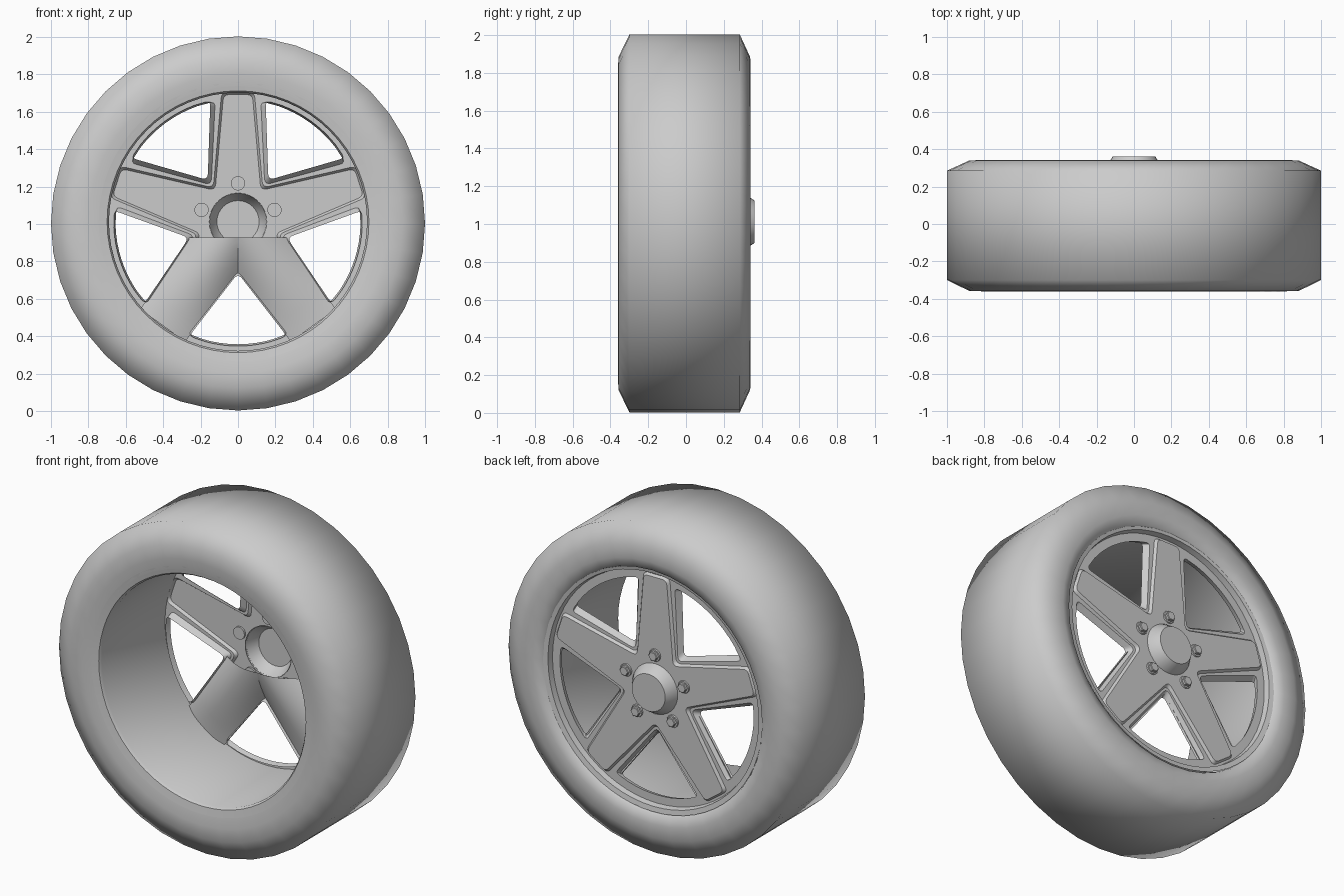
import bpy, bmesh
from math import sin, cos, pi, sqrt, atan2, radians
from mathutils import Vector

cube = bpy.data.objects.get("Cube")
if cube:
    bpy.data.objects.remove(cube)

HUB_Z = 1.012
HALF = radians(36)

grey = bpy.data.materials.new("plain_grey")
grey.use_nodes = True
grey.diffuse_color = (0.6, 0.6, 0.6, 1)
grey.node_tree.nodes["Principled BSDF"].inputs["Base Color"].default_value = (0.6, 0.6, 0.6, 1)


def finish(name, bm, z=HUB_Z, angle=35):
    mesh = bpy.data.meshes.new(name)
    bm.to_mesh(mesh)
    bm.free()
    mesh.materials.append(grey)
    ob = bpy.data.objects.new(name, mesh)
    ob.location.z = z
    bpy.context.collection.objects.link(ob)
    bpy.ops.object.select_all(action='DESELECT')
    ob.select_set(True)
    bpy.context.view_layer.objects.active = ob
    bpy.ops.object.shade_smooth_by_angle(angle=radians(angle))
    return ob


def lathe(name, profile, steps, z=HUB_Z, angle=35):
    """Turn (radius, y) points around the wheel axis."""
    bm = bmesh.new()
    vs = [bm.verts.new((r, y, 0)) for r, y in profile]
    edges = [bm.edges.new(p) for p in zip(vs, vs[1:])]
    bmesh.ops.spin(bm, geom=vs + edges, cent=(0, 0, 0), axis=(0, 1, 0),
                   angle=2 * pi, steps=steps)
    bmesh.ops.remove_doubles(bm, verts=bm.verts, dist=1e-4)
    bmesh.ops.recalc_face_normals(bm, faces=bm.faces)
    return finish(name, bm, z, angle)


def rounded(corners, steps=4):
    """Round each (point, radius) corner of a closed outline."""
    out = []
    n = len(corners)
    for i, (p, rad) in enumerate(corners):
        if rad == 0:
            out.append(p)
            continue
        a = p + (corners[i - 1][0] - p).normalized() * rad
        b = p + (corners[(i + 1) % n][0] - p).normalized() * rad
        for k in range(steps + 1):
            t = k / steps
            out.append(a * (1 - t) ** 2 + p * 2 * t * (1 - t) + b * t * t)
    return out


def turn(points, ang):
    c, s = cos(ang), sin(ang)
    return [Vector((p.x * c - p.y * s, p.x * s + p.y * c)) for p in points]


def window(inner, outer, radius):
    """Rounded opening between two spokes, centred on the +x direction."""
    t = sqrt(radius ** 2 - outer ** 2)
    corner = Vector((cos(HALF) * t + sin(HALF) * outer, sin(HALF) * t - cos(HALF) * outer))
    a = atan2(corner.y, corner.x)
    low = Vector((corner.x, -corner.y))
    arc = [(Vector((cos(b), sin(b))) * radius, 0)
           for b in [a * (k / 6 - 1) for k in range(2, 11)]]
    tip = Vector((inner / sin(HALF), 0))
    return rounded([(tip, 0.035), (low, 0.03)] + arc + [(corner, 0.03)])


def star(inner, outer, length):
    """Outline of the raised five-spoke face."""
    pts = []
    for k in range(5):
        group = [Vector((inner / sin(HALF), 0)), Vector((length, -outer)), Vector((length, outer))]
        ang = pi / 2 + 2 * HALF * k
        valley = turn(group[:1], ang - HALF)[0]
        p, q = turn(group[1:], ang)
        pts += [(valley, 0.035), (p, 0.03), (q, 0.03)]
    return rounded(pts)


def circle(radius, n):
    return [Vector((cos(2 * pi * k / n), sin(2 * pi * k / n))) * radius for k in range(n)]


def loop(bm, points, y):
    vs = [bm.verts.new((p.x, y, p.y)) for p in points]
    return vs, [bm.edges.new((vs[i - 1], vs[i])) for i in range(len(vs))]


def bridge(bm, a, b):
    for i in range(len(a)):
        bm.faces.new((a[i - 1], a[i], b[i], b[i - 1]))


# Tyre
lathe("tyre", [(0.735, -0.35), (0.8, -0.36), (0.88, -0.358), (1.0, -0.3),
               (1.0, 0.285), (0.88, 0.34), (0.8, 0.342), (0.745, 0.328), (0.735, 0.31)],
      40, z=1.003, angle=80)

# Rim barrel with a nearly flat front lip
lathe("rim_barrel", [(0.745, -0.353), (0.7, -0.345), (0.69, -0.33), (0.69, 0.28)], 64)

# Rim face: raised ring, plate with flared windows and a raised star, open behind
PLATE, FACE = 0.282, 0.298
bm = bmesh.new()
edge_v, plate_edges = loop(bm, circle(0.705, 64), PLATE)
for r, y in ((0.712, 0.316), (0.742, 0.322)):
    ring, _ = loop(bm, circle(r, 64), y)
    bridge(bm, edge_v, ring)
    edge_v = ring
for k in range(5):
    ang = pi / 2 + HALF + 2 * HALF * k
    front, e = loop(bm, turn(window(0.143, 0.122, 0.655), ang), PLATE)
    back, _ = loop(bm, turn(window(0.162, 0.148, 0.665), ang), 0.25)
    bridge(bm, front, back)
    plate_edges += e
base, e = loop(bm, star(0.132, 0.088, 0.69), PLATE)
plate_edges += e
top, face_edges = loop(bm, star(0.122, 0.077, 0.68), FACE)
bridge(bm, base, top)
face_edges += loop(bm, circle(0.152, 32), FACE)[1]
for edges in (plate_edges, face_edges):
    bmesh.ops.triangle_fill(bm, use_beauty=True, use_dissolve=False, edges=edges, normal=(0, 1, 0))
bmesh.ops.recalc_face_normals(bm, faces=bm.faces)
if sum(f.normal.y * f.calc_area() for f in bm.faces) < 0:
    bmesh.ops.reverse_faces(bm, faces=bm.faces)
finish("rim_face", bm)

# Hub cap
lathe("hub_cap", [(0.154, FACE - 0.008), (0.152, FACE + 0.004), (0.113, 0.362), (0, 0.362)], 32)

# Wheel bolts: hexagonal heads on round seats
for k in range(5):
    ang = pi / 2 + 2 * HALF * k
    for name, r1, r2, y, n in (("bolt_seat", 0.038, 0.036, FACE + 0.008, 20),
                               ("bolt_head", 0.03, 0.026, FACE + 0.026, 6)):
        bolt = lathe(name, [(0, FACE - 0.012), (r1, FACE - 0.012), (r1, y - 0.004),
                            (r2, y), (0, y)], n)
        bolt.location.x = 0.205 * cos(ang)
        bolt.location.z = HUB_Z + 0.205 * sin(ang)

# Rounded backs of the two lower spokes, cut level below the hub
for side, name in ((1, "left_spoke_back"), (-1, "right_spoke_back")):
    bm = bmesh.new()
    d = Vector((side * sin(HALF), -cos(HALF)))
    n = Vector((cos(HALF), side * sin(HALF)))
    rows = []
    for i in range(15):
        t = -0.1 + 0.785 * i / 14
        f = min(max(t / 0.66, 0), 1)
        width = 0.166 - 0.018 * f
        row = []
        for j in range(17):
            s = j / 8 - 1
            p = d * t + n * s * width
            lift = (0.1 - 0.08 * f) * (1 - s * s)
            row.append(bm.verts.new((p.x, 0.265 - lift, p.y)))
        rows.append(row)
    for a, b in zip(rows, rows[1:]):
        for j in range(16):
            bm.faces.new((a[j], a[j + 1], b[j + 1], b[j]))
    for co, no in (((0, 0, 0), (-side, 0, 0)), ((0, 0, -0.085), (0, 0, 1))):
        bmesh.ops.bisect_plane(bm, geom=bm.verts[:] + bm.edges[:] + bm.faces[:],
                               plane_co=co, plane_no=no, clear_outer=True)
    bmesh.ops.recalc_face_normals(bm, faces=bm.faces)
    if sum(f.normal.y for f in bm.faces) > 0:
        bmesh.ops.reverse_faces(bm, faces=bm.faces)
    finish(name, bm, angle=60)
